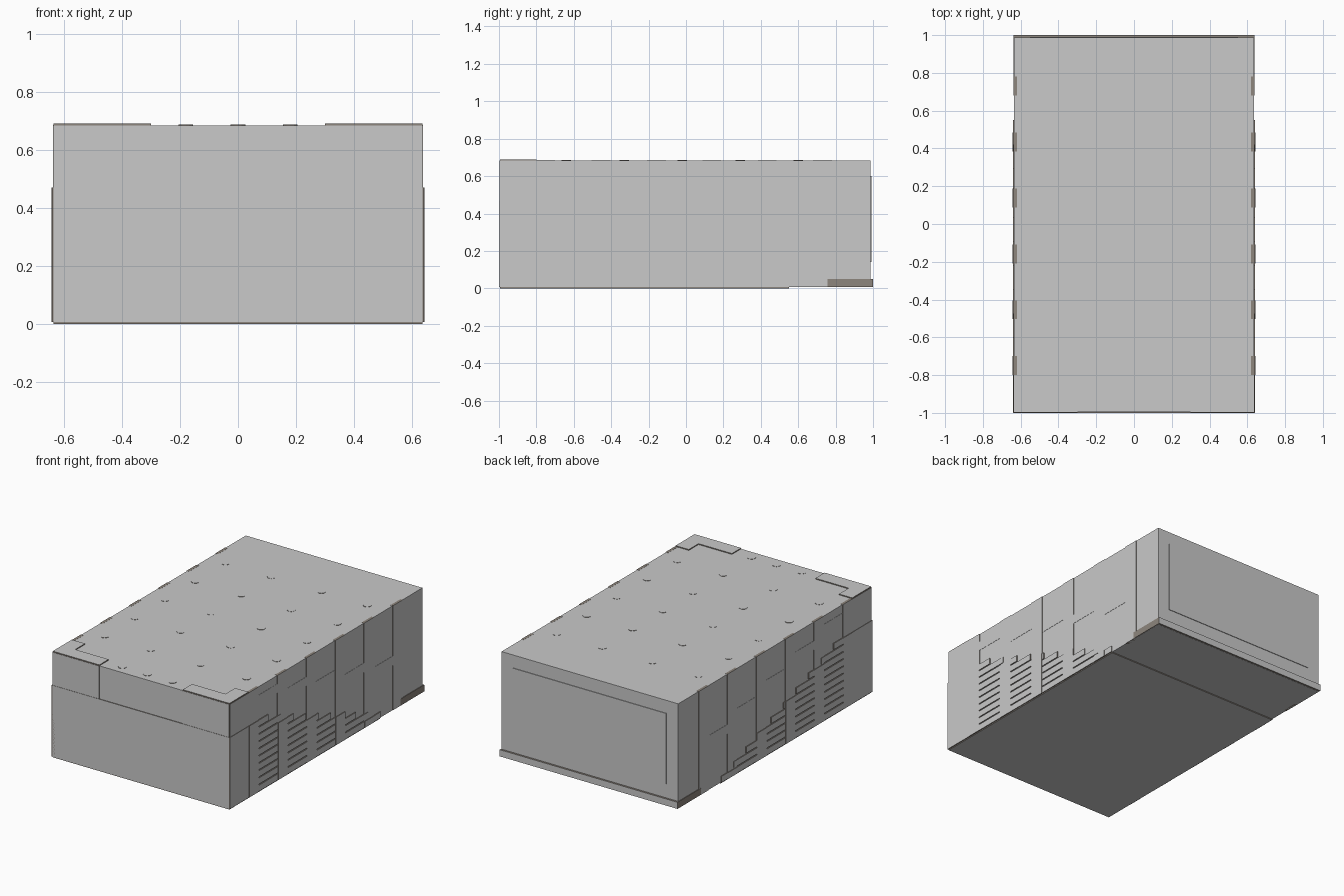
import bpy, bmesh, math
from mathutils import Matrix, Vector

if "Cube" in bpy.data.objects:
    bpy.data.objects.remove(bpy.data.objects["Cube"])


def material(name, rgb):
    m = bpy.data.materials.new(name)
    m.diffuse_color = (*rgb, 1)
    m.use_nodes = True
    m.node_tree.nodes["Principled BSDF"].inputs["Base Color"].default_value = m.diffuse_color
    return m


GREY = material("concrete grey", (0.585, 0.585, 0.585))
BROWN = material("brown edging", (0.27, 0.237, 0.205))


def add_box(bm, x, y, z):
    """Add a box from three (low, high) ranges."""
    c = Vector([(a + b) / 2 for a, b in (x, y, z)])
    s = Matrix.Diagonal([b - a for a, b in (x, y, z)] + [1])
    bmesh.ops.create_cube(bm, size=1, matrix=Matrix.Translation(c) @ s)


def finish(name, bm, axis=None):
    """Faces across the given axis stay grey, the edge faces turn brown."""
    if axis is not None:
        bm.normal_update()
        for f in bm.faces:
            f.material_index = 0 if abs(f.normal[axis]) > 0.9 else 1
    me = bpy.data.meshes.new(name)
    bm.to_mesh(me)
    bm.free()
    me.materials.append(GREY)
    me.materials.append(BROWN)
    ob = bpy.data.objects.new(name, me)
    bpy.context.collection.objects.link(ob)
    return ob


def boxes(name, ranges, axis=None, mirror=False):
    """Object of several boxes, optionally repeated on the -x side."""
    bm = bmesh.new()
    for x, y, z in ranges:
        add_box(bm, x, y, z)
        if mirror:
            add_box(bm, (-x[1], -x[0]), y, z)
    return finish(name, bm, axis)


X, Y, Z = 0, 1, 2
WALL, FRONT, ROOF, BASE = 0.635, -0.995, 0.684, 0.006

# Main hall and the thin ground plate under its front part
boxes("main_hall", [((-WALL, WALL), (FRONT, 0.987), (BASE, ROOF))])
boxes("ground_plate", [((-WALL, WALL), (FRONT, 0.55), (0, BASE + 0.002))], Z)

# Rear footing: grey face, brown ends and top
boxes("rear_footing", [((-0.639, 0.639), (0.757, 1.0), (BASE + 0.001, 0.05))], Y)

# Panel on the back wall
boxes("back_panel", [((-0.55, 0.55), (0.98, 0.991), (0.14, 0.60))])

# Plinth: front plate, side corner blocks, courses stepping down along the sides
STEPS, RISE, RUN = 10, 0.047, 0.128
boxes("front_plinth", [((-WALL, WALL), (-1.0, -0.98), (BASE, 0.47))], Y)
boxes("plinth_corners", [((0.62, 0.641), (-1.0, -0.77), (BASE, 0.47))], X, True)
boxes("plinth_courses", [((0.62, 0.641), (-0.77, 0.55 - i * RUN),
                          (i * RISE + 0.007, (i + 1) * RISE))
                         for i in range(STEPS)], X, True)

# Pilasters along both sides, standing proud of the plinth where they cross it
pilaster_y = [-0.75 + 0.296 * i for i in range(6)]
boxes("pilasters", [((0.62, 0.638), (y - 0.05, y + 0.05), (BASE, ROOF + 0.001))
                    for y in pilaster_y], X, True)


def plinth_height(y):
    return RISE * sum(0.55 - i * RUN > y for i in range(STEPS))


boxes("pilaster_bases", [((0.62, 0.6425), (y - 0.05, y + 0.05), (BASE, plinth_height(y)))
                         for y in pilaster_y[:5] if plinth_height(y) > 0.01], X, True)

# Narrow window bands, dropping with the slope from bay to bay
boxes("window_bands", [((0.62, 0.6365), (y + 0.05, y + 0.246),
                        (0.57 - 0.068 * i, 0.63 - 0.068 * i))
                       for i, y in enumerate(pilaster_y[:5])], mirror=True)

# Stepped corner trim at the front: side, front and roof plates
boxes("corner_side_trim", [((0.62, 0.638), (FRONT, -0.79), (0.46, ROOF))], X, True)
boxes("corner_front_trim", [((0.30, WALL), (-0.998, -0.98), (0.46, ROOF))], Y, True)
boxes("corner_roof_trim", [((0.54, WALL), (FRONT, -0.80), (0.67, 0.69)),
                           ((0.30, 0.541), (FRONT, -0.90), (0.67, 0.69))], Z, True)

# Very low round skylights in a regular grid on the roof
bm = bmesh.new()
spots = [(x, -0.64 + 0.31 * j) for x in (-0.51, -0.18, 0.18, 0.51) for j in range(5)]
for x, y in spots + [(-0.18, -0.93), (0, -0.93), (0.18, -0.93)]:
    bmesh.ops.create_cone(bm, cap_ends=True, segments=12, radius1=0.025, radius2=0.025,
                          depth=0.004, matrix=Matrix.Translation((x, y, ROOF)))
finish("skylights", bm, Z)
